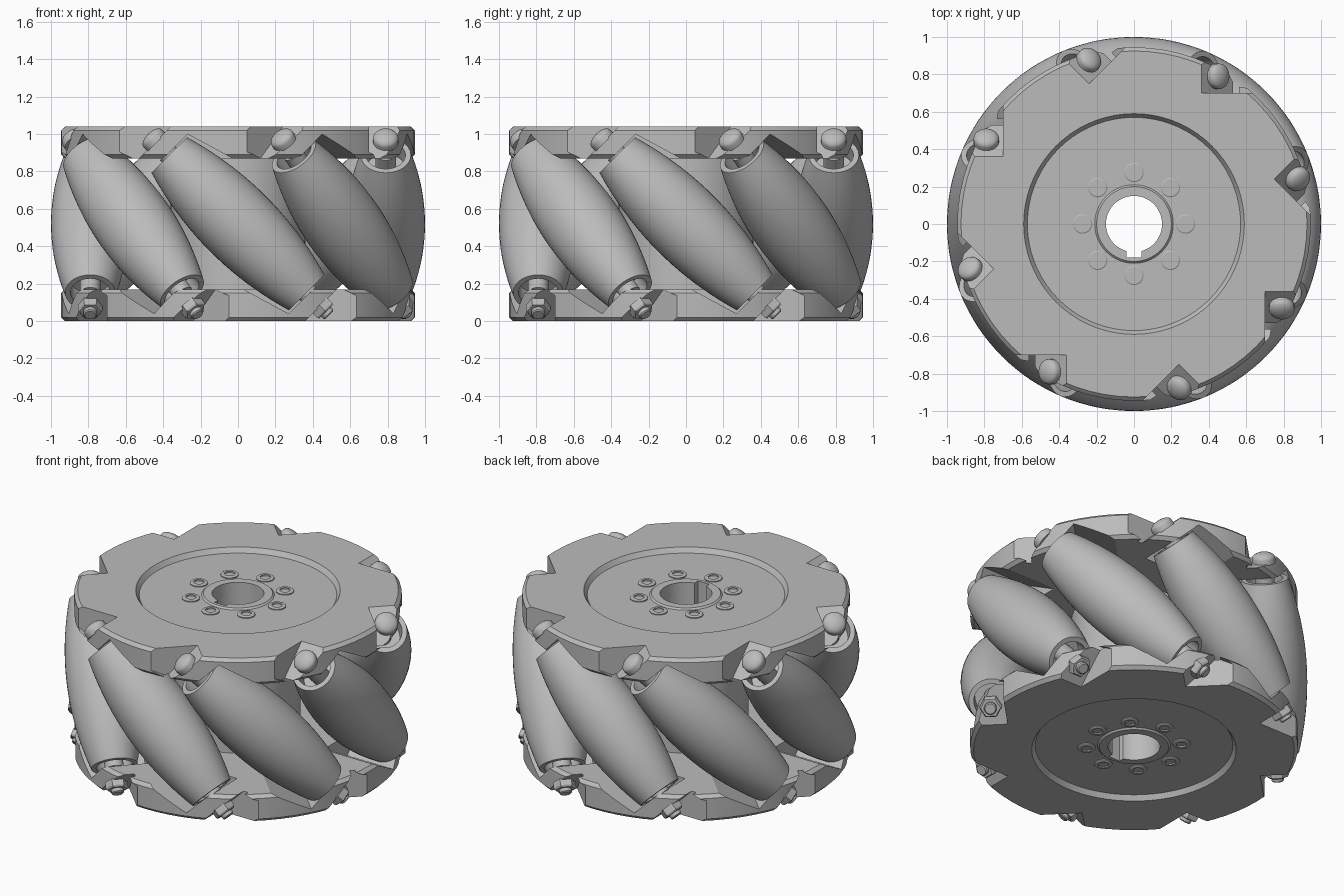
import bpy, bmesh
from math import pi, cos, sin, sqrt, radians
from mathutils import Matrix, Vector

if "Cube" in bpy.data.objects:
    bpy.data.objects.remove(bpy.data.objects["Cube"])

COUNT = 8          # rollers round the wheel
MID = 0.52         # mid height of the wheel
AXIS_R = 0.79      # distance of roller axes from the wheel axis
HALF = 0.52        # half length of a roller

grey = bpy.data.materials.new("plain_grey")
grey.use_nodes = True
grey.diffuse_color = (0.5, 0.5, 0.5, 1)
grey.node_tree.nodes["Principled BSDF"].inputs["Base Color"].default_value = (0.5, 0.5, 0.5, 1)


def finish(bm, name):
    bmesh.ops.remove_doubles(bm, verts=bm.verts, dist=1e-5)
    bmesh.ops.recalc_face_normals(bm, faces=bm.faces)
    mesh = bpy.data.meshes.new(name)
    bm.to_mesh(mesh)
    bm.free()
    mesh.materials.append(grey)
    obj = bpy.data.objects.new(name, mesh)
    bpy.context.collection.objects.link(obj)
    return obj


def smooth(obj, angle=30):
    bpy.ops.object.select_all(action='DESELECT')
    obj.select_set(True)
    bpy.context.view_layer.objects.active = obj
    bpy.ops.object.shade_smooth_by_angle(angle=radians(angle))


def lathe(name, profile, steps, closed=False):
    """Spin an (r, z) profile round the z axis."""
    bm = bmesh.new()
    vs = [bm.verts.new((r, 0, z)) for r, z in profile]
    es = [bm.edges.new(p) for p in zip(vs, vs[1:])]
    if closed:
        es.append(bm.edges.new((vs[-1], vs[0])))
    bmesh.ops.spin(bm, geom=vs + es, cent=(0, 0, 0), axis=(0, 0, 1),
                   angle=2 * pi, steps=steps, use_duplicate=False)
    return finish(bm, name)


def prism(bm, outline, r0, r1, matrix):
    """Extrude a (tangent, height) outline radially from r0 to r1."""
    vs = [bm.verts.new(matrix @ Vector((r0, -u, w))) for u, w in outline]
    face = bm.faces.new(vs)
    out = bmesh.ops.extrude_face_region(bm, geom=[face])["geom"]
    move = matrix.to_3x3() @ Vector((r1 - r0, 0, 0))
    bmesh.ops.translate(bm, vec=move, verts=[g for g in out if isinstance(g, bmesh.types.BMVert)])


def ring_copies(obj, matrices):
    """Place the part at the first matrix and linked copies at the rest."""
    base = obj.name
    for i, m in enumerate(matrices):
        part = obj if i == 0 else obj.copy()
        if i:
            bpy.context.collection.objects.link(part)
        part.name = f"{base}_{i + 1}"
        part.matrix_world = m


spins = [Matrix.Rotation(2 * pi * i / COUNT, 4, 'Z') for i in range(COUNT)]
lift = Matrix.Translation((0, 0, MID))
flip = Matrix.Rotation(pi, 4, 'X')

# Two end plates joined by a hub, as one turned body
upper = [(0.36, 0.35), (0.925, 0.35), (0.945, 0.37), (0.945, 0.50), (0.925, 0.52),
         (0.59, 0.52), (0.57, 0.49), (0.21, 0.49), (0.20, 0.50), (0.15, 0.50)]
lower = [(r, -z) for r, z in reversed(upper)]
body = lathe("wheel_body", [(r, z + MID) for r, z in lower + upper], 72, closed=True)

# Cutters: roller clearance, bolt pockets and keyway
notch = [(0.27, 0.48), (0.60, 0.15), (-0.23, 0.21)]
pocket = [(0.54, 0.34), (0.24, 0.64), (0.84, 0.64), (0.84, 0.48)]
keyway = [(-0.04, -0.7), (0.04, -0.7), (0.04, 0.7), (-0.04, 0.7)]
cutters = []
for outline, start in ((notch, 0.58), (pocket, 0.70)):
    bm = bmesh.new()
    for s in spins:
        for end in (Matrix.Identity(4), flip):
            prism(bm, outline, start, 1.15, lift @ s @ end)
    cutters.append(finish(bm, "cutter"))
bm = bmesh.new()
prism(bm, keyway, 0.1, 0.178, lift @ Matrix.Rotation(-pi / 2, 4, 'Z'))
cutters.append(finish(bm, "cutter"))

bpy.context.view_layer.objects.active = body
for cutter in cutters:
    mod = body.modifiers.new("cut", 'BOOLEAN')
    mod.operation, mod.solver, mod.object = 'DIFFERENCE', 'EXACT', cutter
    mod.use_self = True
    bpy.ops.object.modifier_apply(modifier=mod.name)
    bpy.data.objects.remove(cutter)
smooth(body, 20)


def roller_radius(t):
    """Barrel radius that keeps the tilted roller inside the unit wheel."""
    best = 1.0
    for i in range(60):
        b = i * 0.004
        a = sqrt(1 - ((abs(t) + b) ** 2) / 2) - AXIS_R
        best = min(best, sqrt(a * a + b * b))
    return best


# Barrel rollers with recessed ends
N = 20
barrel = [(roller_radius(t), t) for t in (HALF * (2 * i / N - 1) for i in range(N + 1))]
roller = lathe("roller", [(0.04, -0.42), (0.105, -0.42), (0.105, -HALF)] + barrel
               + [(0.105, HALF), (0.105, 0.42), (0.04, 0.42)], 48)

# Axle bolts with domed heads, sleeves, and hex nuts
dome = [(0.068 * cos(a), 0.645 + 0.035 * sin(a)) for a in (pi / 2 * i / 6 for i in range(7))]
bolt = lathe("axle_bolt", [(0, -0.69), (0.03, -0.69), (0.036, -0.684), (0.036, 0.615),
                           (0.068, 0.615)] + dome, 24)
sleeve = lathe("axle_sleeve", [(0.036, -0.535), (0.055, -0.535), (0.055, 0.535), (0.036, 0.535)], 24)
nut = lathe("axle_nut", [(0.03, -0.665), (0.058, -0.665), (0.066, -0.655), (0.066, -0.615), (0.03, -0.615)], 6)

tilt = Matrix.Translation((AXIS_R, 0, 0)) @ Matrix.Rotation(pi / 4, 4, 'X')
for part in (roller, bolt, sleeve, nut):
    if part is not nut:
        smooth(part)
    ring_copies(part, [lift @ s @ tilt for s in spins])

# Socket screws round the bore on both faces
screw = lathe("hub_screw", [(0.052, -0.01), (0.052, 0.006), (0.046, 0.01), (0.030, 0.01),
                            (0.030, 0.002), (0, 0.002)], 24)
smooth(screw)
seat = Matrix.Translation((0.275, 0, 0.49))
ring_copies(screw, [lift @ end @ s @ seat for end in (Matrix.Identity(4), flip) for s in spins])
